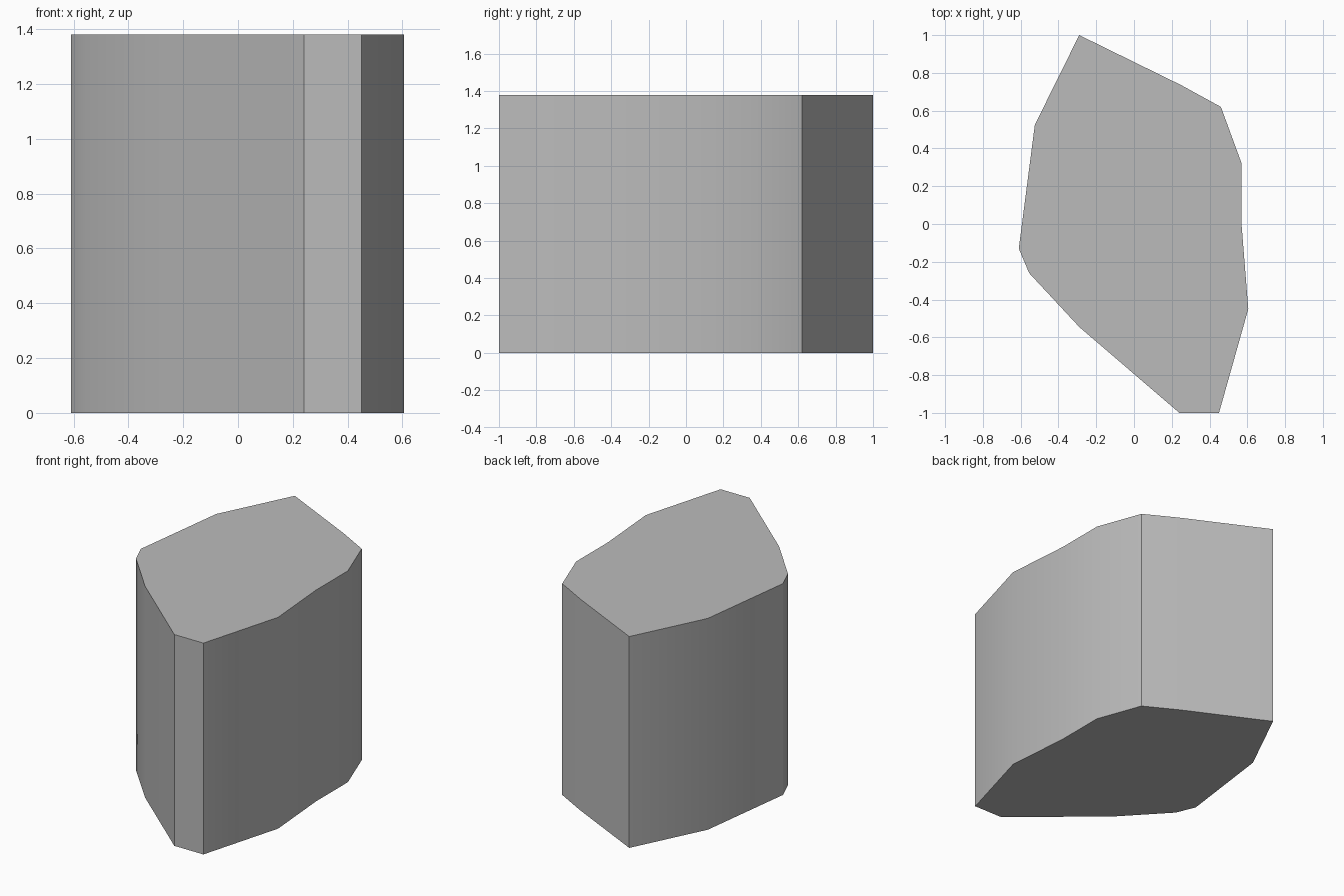
import bpy
import bmesh
import math

cube = bpy.data.objects.get("Cube")
if cube:
    bpy.data.objects.remove(cube, do_unlink=True)

HEIGHT = 1.38

# Irregular footprint, counter-clockwise seen from above
OUTLINE = [
    (-0.29, 1.0), (-0.525, 0.525), (-0.61, -0.13), (-0.555, -0.26),
    (-0.29, -0.545), (0.24, -1.0), (0.45, -1.0), (0.605, -0.45),
    (0.57, -0.01), (0.57, 0.32), (0.46, 0.62), (0.25, 0.735),
]

# Plain grey surface
grey = bpy.data.materials.new("plain_grey")
grey.use_nodes = True
colour = (0.5, 0.5, 0.5, 1.0)
grey.diffuse_color = colour
grey.node_tree.nodes["Principled BSDF"].inputs["Base Color"].default_value = colour

# Solid block: footprint extruded straight up
bm = bmesh.new()
base = bm.faces.new([bm.verts.new((x, y, 0)) for x, y in OUTLINE])
extruded = bmesh.ops.extrude_face_region(bm, geom=[base], use_keep_orig=True)
top = [v for v in extruded["geom"] if isinstance(v, bmesh.types.BMVert)]
bmesh.ops.translate(bm, verts=top, vec=(0, 0, HEIGHT))
bmesh.ops.recalc_face_normals(bm, faces=bm.faces)

mesh = bpy.data.meshes.new("stone_block")
bm.to_mesh(mesh)
bm.free()
mesh.materials.append(grey)
block = bpy.data.objects.new("stone_block", mesh)
bpy.context.collection.objects.link(block)

# Smooth the gentle bends, keep the corners sharp
bpy.ops.object.select_all(action="DESELECT")
block.select_set(True)
bpy.context.view_layer.objects.active = block
bpy.ops.object.shade_smooth_by_angle(angle=math.radians(30))
